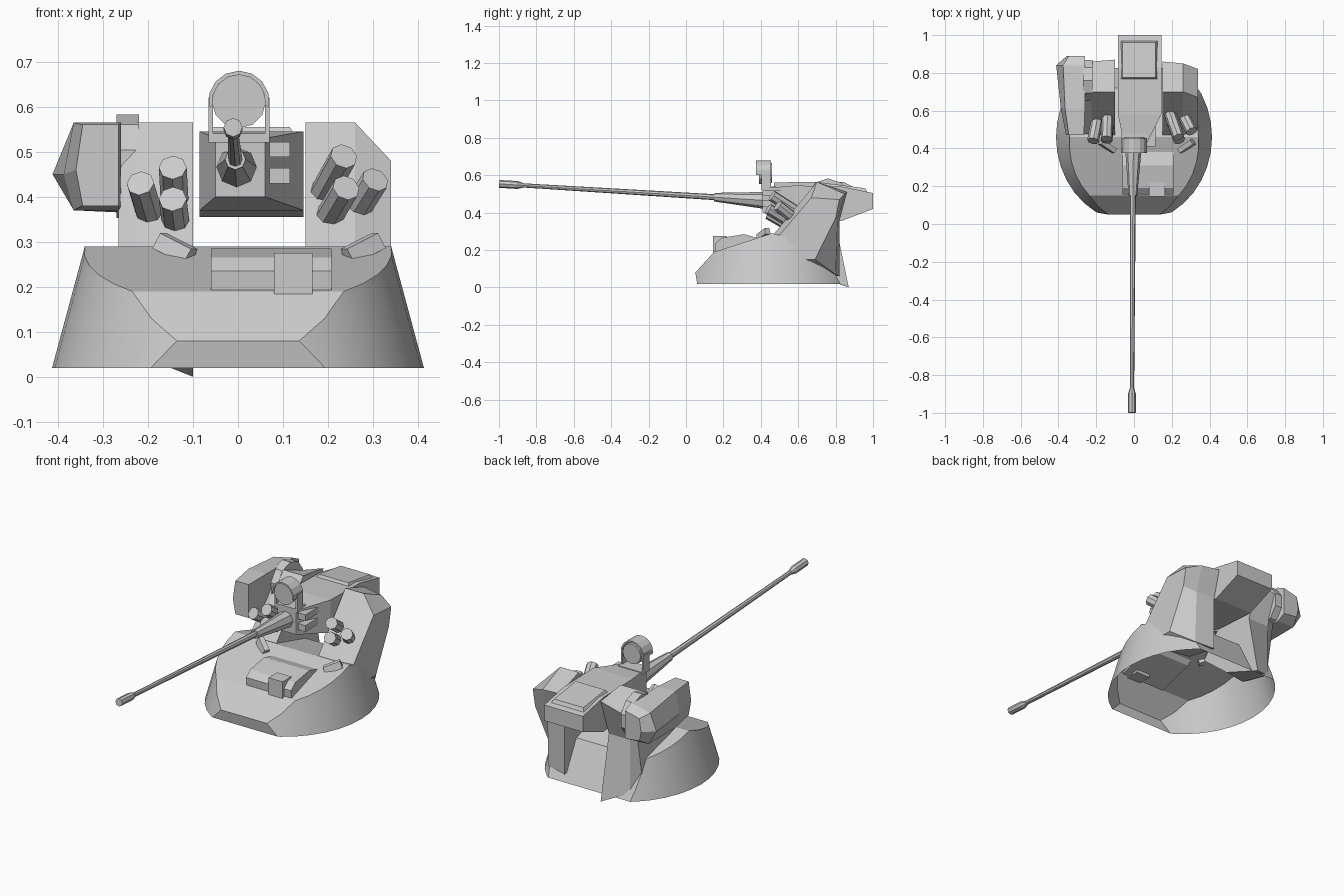
import bpy, bmesh, math
from mathutils import Vector, Matrix


def finish(bm, name):
    bmesh.ops.recalc_face_normals(bm, faces=bm.faces)
    mesh = bpy.data.meshes.new(name)
    bm.to_mesh(mesh)
    bm.free()
    ob = bpy.data.objects.new(name, mesh)
    bpy.context.collection.objects.link(ob)
    return ob


def loft(name, sections):
    """Skin a list of equal-length point rings and cap both ends."""
    bm = bmesh.new()
    rings = [[bm.verts.new(p) for p in s] for s in sections]
    n = len(rings[0])
    for a, b in zip(rings, rings[1:]):
        for i in range(n):
            bm.faces.new((a[i], a[(i + 1) % n], b[(i + 1) % n], b[i]))
    bm.faces.new(rings[0])
    bm.faces.new(rings[-1])
    return finish(bm, name)


def at_x(x, profile):
    return [(x, y, z) for y, z in profile]


def at_y(y, profile):
    return [(x, y, z) for x, z in profile]


def rect(x0, x1, z0, z1):
    return [(x0, z0), (x1, z0), (x1, z1), (x0, z1)]


def box(name, x0, x1, y0, y1, z0, z1):
    return loft(name, [at_y(y0, rect(x0, x1, z0, z1)), at_y(y1, rect(x0, x1, z0, z1))])


def tube(name, p, q, r1, r2, sides=8):
    p, q = Vector(p), Vector(q)
    bm = bmesh.new()
    rot = (q - p).to_track_quat('Z', 'Y').to_matrix().to_4x4()
    bmesh.ops.create_cone(bm, cap_ends=True, segments=sides, radius1=r1, radius2=r2,
                          depth=(q - p).length,
                          matrix=Matrix.Translation((p + q) / 2) @ rot)
    return finish(bm, name)


# Armoured base: oval cone trimmed by the nose, glacis, roof and rear planes
bm = bmesh.new()
bmesh.ops.create_cone(bm, cap_ends=True, segments=36, radius1=0.413, radius2=0.324, depth=0.33)
bmesh.ops.scale(bm, vec=(1, 1.1, 1), verts=bm.verts)
bmesh.ops.translate(bm, vec=(0, 0.46, 0.185), verts=bm.verts)
outline = [(0.06, 0.02), (0.05, 0.08), (0.15, 0.19), (0.46, 0.29), (0.72, 0.22), (0.825, 0.02)]
for (y0, z0), (y1, z1) in zip(outline, outline[1:]):
    cut = bmesh.ops.bisect_plane(bm, geom=bm.verts[:] + bm.edges[:] + bm.faces[:],
                                 plane_co=(0, y0, z0), plane_no=(0, z0 - z1, y1 - y0),
                                 clear_outer=True)
    rim = [e for e in cut['geom_cut'] if isinstance(e, bmesh.types.BMEdge)]
    bmesh.ops.holes_fill(bm, edges=rim, sides=0)
bmesh.ops.recalc_face_normals(bm, faces=bm.faces)
under = [f for f in bm.faces if f.normal.z < -0.9]
bmesh.ops.delete(bm, geom=under, context='FACES')
base = finish(bm, "base_shell")
bpy.context.view_layer.objects.active = base
base.select_set(True)
bpy.ops.object.shade_smooth_by_angle(angle=math.radians(25))

# Support arms
loft("right_arm", [
    at_x(0.15, [(0.44, 0.25), (0.70, 0.565), (0.86, 0.51), (0.82, 0.36), (0.82, 0.06), (0.62, 0.10)]),
    at_x(0.26, [(0.44, 0.25), (0.70, 0.565), (0.85, 0.50), (0.81, 0.36), (0.80, 0.07), (0.60, 0.10)]),
    at_x(0.34, [(0.50, 0.28), (0.67, 0.48), (0.82, 0.47), (0.80, 0.37), (0.69, 0.15), (0.60, 0.15)])])
loft("left_arm", [
    at_x(-0.10, [(0.44, 0.25), (0.70, 0.565), (0.87, 0.54), (0.80, 0.34), (0.87, 0.0), (0.62, 0.10)]),
    at_x(-0.225, [(0.44, 0.25), (0.70, 0.565), (0.86, 0.50), (0.80, 0.34), (0.80, 0.05), (0.60, 0.10)]),
    at_x(-0.265, [(0.46, 0.27), (0.64, 0.45), (0.80, 0.45), (0.79, 0.34), (0.75, 0.12), (0.60, 0.12)])])

# Gun housing with raised rear lid
loft("gun_housing", [
    at_y(0.41, rect(-0.05, 0.06, 0.40, 0.53)),
    at_y(0.58, rect(-0.085, 0.145, 0.37, 0.545)),
    at_y(0.83, rect(-0.085, 0.145, 0.355, 0.54)),
    at_y(1.00, rect(-0.085, 0.145, 0.42, 0.505))])
loft("housing_lid", [
    [(-0.075, 0.76, 0.53), (0.13, 0.76, 0.53), (0.13, 0.975, 0.50), (-0.075, 0.975, 0.50)],
    [(-0.06, 0.775, 0.555), (0.115, 0.775, 0.555), (0.115, 0.96, 0.53), (-0.06, 0.96, 0.53)]])
for i, z in enumerate((0.43, 0.488)):
    box(f"sensor_box_{i}", 0.07, 0.115, 0.41, 0.53, z, z + 0.034)

# Gun: tapered sleeve, long barrel, muzzle
tube("gun_sleeve", (-0.003, 0.43, 0.465), (-0.006, 0.15, 0.483), 0.046, 0.023)
tube("gun_barrel", (-0.006, 0.17, 0.482), (-0.011, -0.92, 0.549), 0.016, 0.011)
tube("muzzle_collar", (-0.011, -0.87, 0.546), (-0.011, -0.90, 0.548), 0.012, 0.021)
tube("muzzle", (-0.011, -0.90, 0.548), (-0.011, -0.999, 0.554), 0.021, 0.021)

# Round sight in a fork, with a curved hood
tube("sight_drum", (0.002, 0.39, 0.612), (0.002, 0.46, 0.612), 0.06, 0.054, 12)
hood = []
for i in range(9):
    a = math.radians(-10 + 200 * i / 8)
    c, s = math.cos(a), math.sin(a)
    hood.append([(0.002 + r * c, y, 0.612 + r * s)
                 for r, y in ((0.059, 0.375), (0.068, 0.375), (0.068, 0.455), (0.059, 0.455))])
loft("sight_hood", hood)
for side, x in (("left", -0.066), ("right", 0.060)):
    box(f"sight_fork_{side}", x, x + 0.01, 0.405, 0.455, 0.52, 0.62)
box("sight_foot", -0.066, 0.07, 0.405, 0.48, 0.52, 0.54)

# Smoke launcher tubes: front mouth to rear root
launchers = [((-0.217, 0.44, 0.43), (-0.19, 0.58, 0.34)),
             ((-0.145, 0.45, 0.465), (-0.14, 0.59, 0.375)),
             ((-0.145, 0.44, 0.395), (-0.135, 0.58, 0.315)),
             ((0.235, 0.46, 0.49), (0.185, 0.60, 0.40)),
             ((0.24, 0.44, 0.42), (0.19, 0.58, 0.335)),
             ((0.305, 0.49, 0.438), (0.25, 0.60, 0.35))]
for i, (mouth, root) in enumerate(launchers):
    tube(f"smoke_tube_{i}", root, mouth, 0.031, 0.031)

# Side pod and its round mount
loft("side_pod", [
    at_y(0.47, [(-0.265, 0.38), (-0.345, 0.38), (-0.36, 0.46), (-0.345, 0.56), (-0.265, 0.56)]),
    at_y(0.61, [(-0.26, 0.37), (-0.365, 0.37), (-0.387, 0.45), (-0.365, 0.565), (-0.26, 0.565)]),
    at_y(0.84, [(-0.26, 0.365), (-0.365, 0.37), (-0.412, 0.45), (-0.375, 0.54), (-0.26, 0.565)]),
    at_y(0.89, [(-0.26, 0.39), (-0.345, 0.40), (-0.355, 0.45), (-0.345, 0.52), (-0.26, 0.54)])])
tube("pod_mount", (-0.27, 0.76, 0.468), (-0.22, 0.76, 0.468), 0.115, 0.115, 10)

# Roof bin with latch box
bin_profile = [(0.16, 0.18), (0.155, 0.235), (0.19, 0.265), (0.31, 0.285), (0.38, 0.265), (0.36, 0.24)]
loft("roof_bin", [at_x(-0.06, bin_profile), at_x(0.208, bin_profile)])
box("bin_latch_box", 0.08, 0.165, 0.145, 0.22, 0.18, 0.275)

# Slanted periscope blocks
for name, x, s in (("left_periscope", -0.14, -1), ("right_periscope", 0.278, 1)):
    ob = loft(name, [at_x(-0.045, [(-0.018, -0.018), (-0.008, 0.018), (0.018, 0.018), (0.018, -0.018)]),
                     at_x(0.045, [(-0.018, -0.018), (-0.008, 0.018), (0.018, 0.018), (0.018, -0.018)])])
    ob.matrix_world = (Matrix.Translation((x, 0.41, 0.285)) @ Matrix.Rotation(s * 0.6, 4, 'Z')
                       @ Matrix.Rotation(-s * 0.4, 4, 'Y'))
